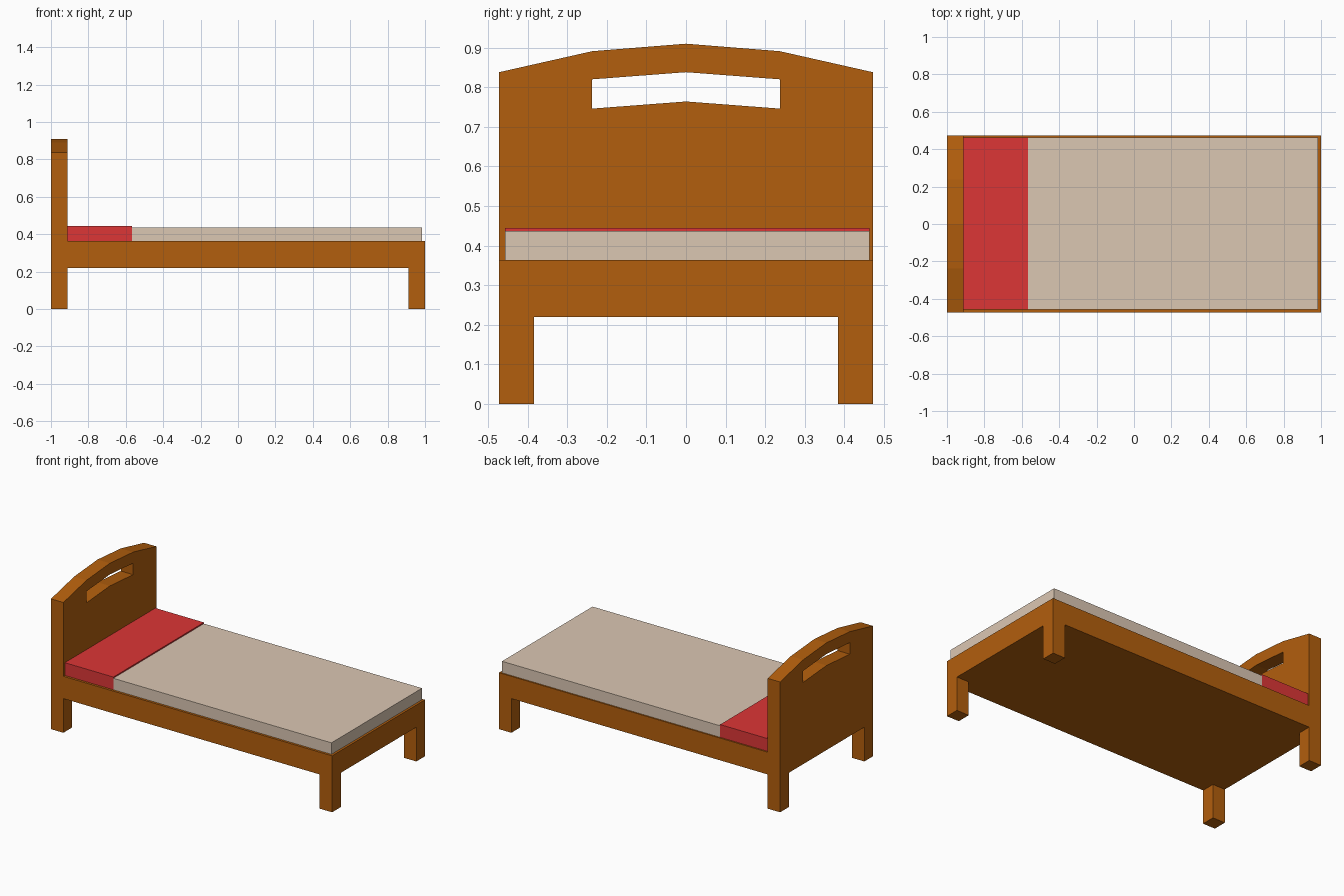
import bpy, bmesh

if "Cube" in bpy.data.objects:
    bpy.data.objects.remove(bpy.data.objects["Cube"])


def material(name, rgb):
    m = bpy.data.materials.new(name)
    m.diffuse_color = (*rgb, 1)
    m.use_nodes = True
    m.node_tree.nodes["Principled BSDF"].inputs["Base Color"].default_value = m.diffuse_color
    return m


WOOD = material("wood", (0.45, 0.114, 0.004))
CREAM = material("cream_fabric", (0.71, 0.57, 0.45))
RED = material("red_fabric", (0.72, 0.037, 0.037))


def add_object(name, bm, mat):
    bmesh.ops.recalc_face_normals(bm, faces=bm.faces)
    mesh = bpy.data.meshes.new(name)
    bm.to_mesh(mesh)
    bm.free()
    mesh.materials.append(mat)
    ob = bpy.data.objects.new(name, mesh)
    bpy.context.collection.objects.link(ob)
    return ob


def box(name, x, y, z, mat):
    bm = bmesh.new()
    bmesh.ops.create_cube(bm, size=1)
    for v in bm.verts:
        v.co = [lo + (c + 0.5) * (hi - lo) for c, (lo, hi) in zip(v.co, (x, y, z))]
    return add_object(name, bm, mat)


W, POST, HOLE = 0.472, 0.088, 0.237   # half width, post thickness, half slot width
UNDER, DECK = 0.22, 0.363             # underside and top of the frame

# Frame and four legs
box("bed_frame", (-1, 1), (-W, W), (UNDER, DECK), WOOD)
for end, x in (("head", (-1, -1 + POST)), ("foot", (1 - POST, 1))):
    for side, y in (("front", (-W, -W + POST)), ("back", (W - POST, W))):
        box(f"{end}_leg_{side}", x, y, (0, UNDER), WOOD)

# Arched headboard with a handle slot: half outline panels, mirrored and thickened
panels = [
    [(0, DECK), (HOLE, DECK), (HOLE, 0.746), (0, 0.764)],
    [(0, 0.838), (HOLE, 0.82), (HOLE, 0.891), (0, 0.91)],
    [(HOLE, DECK), (W, DECK), (W, 0.838), (HOLE, 0.891), (HOLE, 0.82), (HOLE, 0.746)],
]
bm = bmesh.new()
for s in (1, -1):
    for p in panels:
        bm.faces.new([bm.verts.new((-1, s * y, z)) for y, z in p][::s])
bmesh.ops.remove_doubles(bm, verts=bm.verts, dist=1e-4)
ext = bmesh.ops.extrude_face_region(bm, geom=bm.faces[:], use_keep_orig=True)
moved = [g for g in ext["geom"] if isinstance(g, bmesh.types.BMVert)]
bmesh.ops.translate(bm, verts=moved, vec=(POST, 0, 0))
add_object("headboard", bm, WOOD)

# Mattress and pillow
SOFT_Y = (-0.457, 0.463)
box("mattress", (-0.567, 0.985), SOFT_Y, (DECK, 0.437), CREAM)
box("pillow", (-1 + POST, -0.567), SOFT_Y, (DECK, 0.445), RED)
